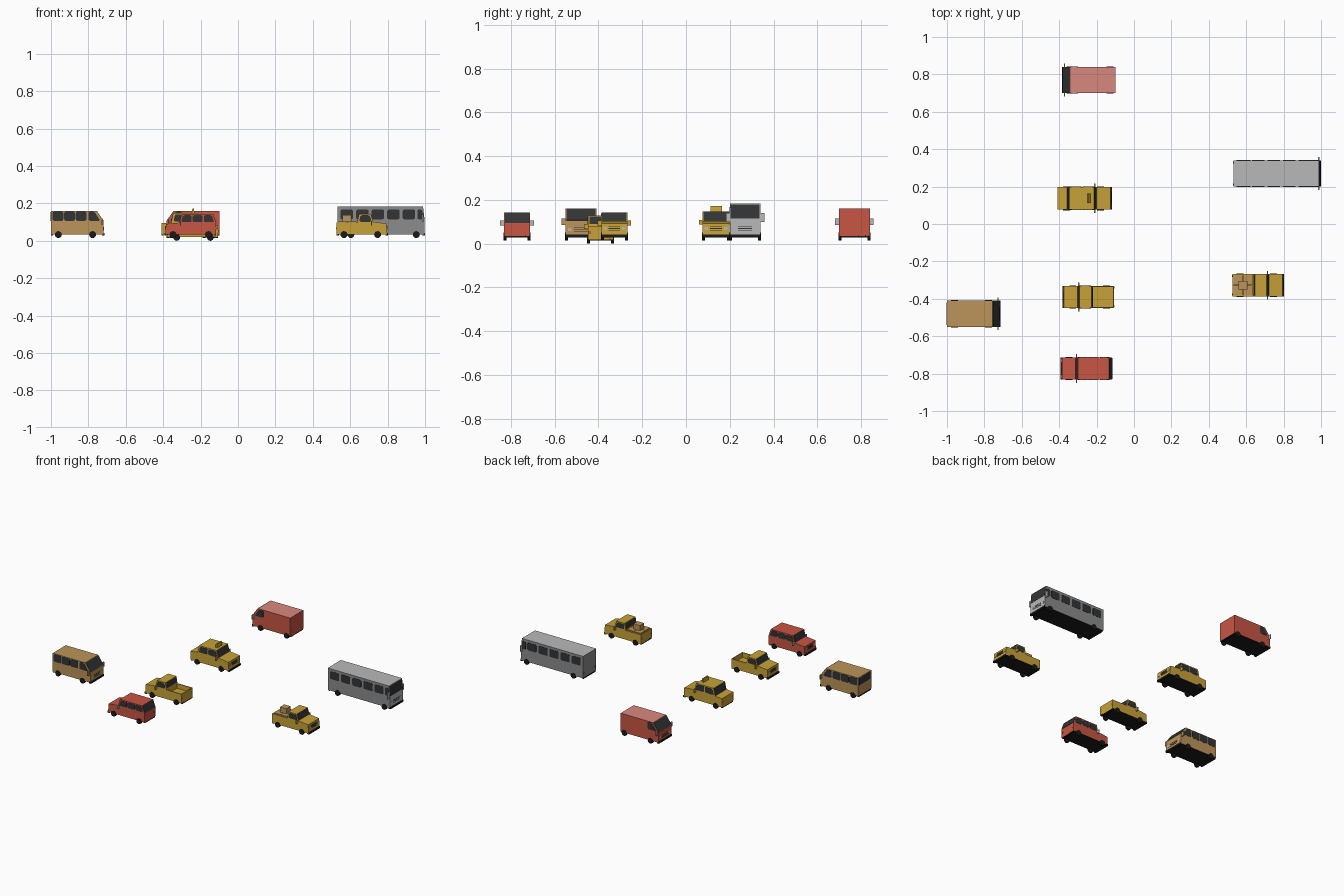
import bpy, bmesh, math
from mathutils import Vector, Matrix

if "Cube" in bpy.data.objects:
    bpy.data.objects.remove(bpy.data.objects["Cube"])


def material(name, rgb):
    m = bpy.data.materials.new(name)
    lin = [(c / 255 / 12.92) if c < 10 else ((c / 255 + 0.055) / 1.055) ** 2.4 for c in rgb]
    m.diffuse_color = (*lin, 1)
    m.use_nodes = True
    m.node_tree.nodes["Principled BSDF"].inputs["Base Color"].default_value = m.diffuse_color
    return m


RED = material("red paint", (200, 85, 68))
PINK = material("pale red roof", (216, 136, 125))
YELLOW = material("yellow paint", (200, 162, 56))
TAN = material("tan paint", (188, 148, 90))
MID = material("mid grey paint", (140, 140, 140))
LIGHT = material("light grey paint", (185, 185, 185))
GLASS = material("dark glass", (50, 52, 54))
BLACK = material("black rubber", (26, 26, 26))


class Vehicle:
    """Parts are modelled with the nose at +x, wheels on z = 0, then placed."""

    def __init__(self, name, x, y, facing, z=0.015):
        self.name = name
        self.place = Matrix.Translation((x, y, z)) @ Matrix.Rotation(0 if facing > 0 else math.pi, 4, 'Z')

    def finish(self, bm, part, mats):
        bmesh.ops.recalc_face_normals(bm, faces=bm.faces)
        me = bpy.data.meshes.new(part)
        bm.to_mesh(me)
        bm.free()
        for m in mats:
            me.materials.append(m)
        ob = bpy.data.objects.new(f"{self.name}_{part}", me)
        bpy.context.collection.objects.link(ob)
        ob.matrix_world = self.place
        return ob

    def prisms(self, part, items, mat):
        """items: (xz outline, y centre, y width) extruded sideways."""
        bm = bmesh.new()
        for pts, y, w in items:
            add_prism(bm, pts, y, w)
        return self.finish(bm, part, [mat])

    def body(self, part, pts, w, mat, roof=None, nose=None):
        """Shell with black underside, optional other roof and nose colours."""
        bm = bmesh.new()
        add_prism(bm, pts, 0, w)
        bmesh.ops.recalc_face_normals(bm, faces=bm.faces)
        for f in bm.faces:
            n = f.normal
            f.material_index = 1 if n.z < -0.9 else 2 if n.z > 0.9 else 3 if n.x > 0.7 else 0
        return self.finish(bm, part, [mat, BLACK, roof or mat, nose or mat])

    def side_windows(self, polys, w):
        items = [(rounded(p), s * w / 2, 0.003) for p in polys for s in (1, -1)]
        self.prisms("side_windows", items, GLASS)

    def end_window(self, part, a, b, w):
        """Glass plate lying on the profile edge a-b (a is the upper end)."""
        a, b = Vector(a), Vector(b)
        d = (b - a).normalized()
        n = Vector((-d.y, d.x)) * 0.0015
        if n.x * a.x < 0:
            n = -n
        a, b = a + d * 0.002, b - d * 0.002
        self.prisms(part, [([a - n, b - n, b + n, a + n], 0, w - 0.006)], GLASS)

    def wheels(self, xs, w, r=0.0185):
        disc = [(math.cos(i * math.pi / 8) * r, math.sin(i * math.pi / 8) * r + r) for i in range(16)]
        self.prisms("wheels", [([(x + px, pz) for px, pz in disc], s * (w / 2 - 0.004), 0.014)
                               for x in xs for s in (1, -1)], BLACK)

    def mirrors(self, x, z, w, mat, high=0.022, wide=0.018):
        self.prisms("mirrors", [(rect(x - 0.003, x + 0.003, z, z + high), s * (w + wide) / 2, wide)
                                for s in (1, -1)], mat)

    def trim(self, back, front, w, z):
        """Bumpers, grille bars, head lamps and tail lamps."""
        self.prisms("bumpers", [(rect(front - 0.01, front + 0.004, 0.014, 0.026), 0, w),
                                (rect(back, back + 0.01, 0.014, 0.024), 0, w - 0.01)], BLACK)
        self.prisms("grille", [(rect(front - 0.004, front + 0.001, z + i * 0.008, z + i * 0.008 + 0.003),
                                0, w * 0.45) for i in range(3)], GLASS)
        self.prisms("head_lamps", [(rect(front - 0.004, front + 0.001, z + 0.003, z + 0.016),
                                    s * w * 0.36, 0.016) for s in (1, -1)], LIGHT)
        self.prisms("tail_lamps", [(rect(back - 0.001, back + 0.004, z, z + 0.014),
                                    s * w * 0.42, 0.01) for s in (1, -1)], RED)


def add_prism(bm, pts, y, w):
    lo = [bm.verts.new((p[0], y - w / 2, p[1])) for p in pts]
    hi = [bm.verts.new((p[0], y + w / 2, p[1])) for p in pts]
    bm.faces.new(lo)
    bm.faces.new(hi[::-1])
    for i in range(len(pts)):
        j = (i + 1) % len(pts)
        bm.faces.new((lo[i], hi[i], hi[j], lo[j]))


def rect(x0, x1, z0, z1):
    return [(x0, z0), (x1, z0), (x1, z1), (x0, z1)]


def rounded(poly, r=0.01):
    out, P = [], [Vector(p) for p in poly]
    for i, p in enumerate(P):
        a = p + (P[i - 1] - p).normalized() * r
        b = p + (P[(i + 1) % len(P)] - p).normalized() * r
        out += [a * (1 - t) ** 2 + p * 2 * t * (1 - t) + b * t * t for t in (0, 0.33, 0.67, 1)]
    return out


# Minibus and panel van share one shell
def box_van(name, x, y, facing, mat, roof, panel_van, axles):
    v, w, h = Vehicle(name, x, y, facing), 0.14, 0.1425
    v.body("body", [(-h, 0.02), (-h, 0.145), (0.1, 0.145), (h - 0.003, 0.09), (h - 0.003, 0.02)], w, mat, roof)
    wins = [[(0.058, 0.092), (0.121, 0.092), (0.09, 0.141), (0.058, 0.141)]]
    if not panel_van:
        wins += [rect(-0.134 + i * 0.062, -0.076 + i * 0.062, 0.092, 0.141) for i in range(3)]
        v.end_window("rear_window", (-h, 0.14), (-h, 0.09), w - 0.012)
    v.side_windows(wins, w)
    v.end_window("windshield", (0.1, 0.145), (h - 0.003, 0.09), w)
    v.wheels(axles, w)
    v.mirrors(0.13, 0.07, w, LIGHT if panel_van else mat, 0.03)
    v.trim(-h, h - 0.003, w, 0.04)


box_van("minibus", -0.8575, -0.48, 1, TAN, None, False, (-0.103, 0.08))
box_van("panel_van", -0.2425, 0.77, -1, RED, PINK, True, (-0.115, 0.08))

# Coach
v, w, h = Vehicle("coach", 0.7635, 0.27, 1), 0.14, 0.2325
v.body("body", [(-h, 0.02), (-h, 0.168), (h - 0.008, 0.168), (h, 0.098), (h, 0.02)], w, MID, LIGHT, LIGHT)
v.side_windows([rect(-0.215 + i * 0.083, -0.148 + i * 0.083, 0.1, 0.152) for i in range(5)]
               + [[(0.195, 0.1), (0.228, 0.1), (0.222, 0.152), (0.195, 0.152)]], w)
v.end_window("windshield", (h - 0.008, 0.166), (h, 0.098), w)
v.wheels((-0.16, 0.19), w)
v.mirrors(0.224, 0.085, w, LIGHT, 0.04)
v.trim(-h, h, w, 0.045)

# Saloon taxi
v, w, h = Vehicle("taxi", -0.265, 0.1375, 1), 0.122, 0.143
v.body("body", [(-h, 0.02), (-h, 0.079), (-0.091, 0.083), (-0.08, 0.133), (0.05, 0.133), (0.064, 0.086),
                (h - 0.003, 0.078), (h, 0.02)], w, YELLOW)
v.side_windows([[(-0.08, 0.088), (-0.016, 0.088), (-0.016, 0.127), (-0.071, 0.127)],
                [(-0.01, 0.088), (0.056, 0.088), (0.045, 0.127), (-0.01, 0.127)]], w)
v.end_window("windshield", (0.05, 0.133), (0.064, 0.086), w)
v.end_window("rear_window", (-0.08, 0.133), (-0.091, 0.083), w)
v.prisms("roof_sign", [([(0.017, 0.132), (0.033, 0.132), (0.029, 0.157), (0.021, 0.157)], 0, 0.052)], YELLOW)
v.wheels((-0.095, 0.085), w)
v.mirrors(0.055, 0.072, w, YELLOW)
v.trim(-h, h, w, 0.045)

# Estate car
v, w, h = Vehicle("estate_car", -0.2525, -0.7725, -1), 0.118, 0.136
v.body("body", [(-h, 0.02), (-h, 0.078), (-0.118, 0.128), (0.048, 0.128), (0.06, 0.083),
                (h - 0.003, 0.075), (h, 0.02)], w, RED)
v.side_windows([[(-0.125, 0.085), (-0.07, 0.085), (-0.07, 0.122), (-0.113, 0.122)],
                rect(-0.064, -0.01, 0.085, 0.122),
                [(-0.004, 0.085), (0.052, 0.085), (0.042, 0.122), (-0.004, 0.122)]], w)
v.end_window("windshield", (0.048, 0.128), (0.06, 0.083), w)
v.end_window("rear_window", (-0.118, 0.128), (-h, 0.078), w)
v.wheels((-0.095, 0.095), w)
v.mirrors(0.054, 0.068, w, LIGHT)
v.trim(-h, h, w, 0.045)


# Pickup trucks
def pickup(name, x, y, facing, z, loaded):
    v, w, h = Vehicle(name, x, y, facing, z), 0.118, 0.136
    v.body("body", [(-h, 0.02), (-h, 0.05), (-0.022, 0.05), (-0.022, 0.084), (-0.014, 0.128), (0.048, 0.128),
                    (0.06, 0.086), (h - 0.003, 0.078), (h, 0.02)], w, YELLOW)
    walls = [(rect(-h, -0.02, 0.048, 0.082), s * (w / 2 - 0.003), 0.006) for s in (1, -1)]
    v.prisms("bed_walls", walls + [(rect(-h, -h + 0.006, 0.048, 0.082), 0, w - 0.012)], YELLOW)
    v.side_windows([[(-0.013, 0.087), (0.053, 0.087), (0.043, 0.122), (-0.007, 0.122)]], w)
    v.end_window("windshield", (0.048, 0.128), (0.06, 0.086), w)
    v.end_window("rear_window", (-0.014, 0.126), (-0.022, 0.088), w - 0.01)
    v.wheels((-0.095, 0.085), w)
    v.mirrors(0.053, 0.068, w, YELLOW)
    v.trim(-h, h, w, 0.045)
    if loaded:
        # four crates in the bed and one on top
        crates = [(rect(cx - 0.025, cx + 0.025, 0.05, 0.088), s * 0.026, 0.05)
                  for cx in (-0.104, -0.052) for s in (1, -1)]
        v.prisms("crates", crates + [(rect(-0.103, -0.055, 0.088, 0.122), 0, 0.046)], TAN)


pickup("empty_pickup", -0.2425, -0.39, -1, 0, False)
pickup("loaded_pickup", 0.6615, -0.3275, 1, 0.015, True)
